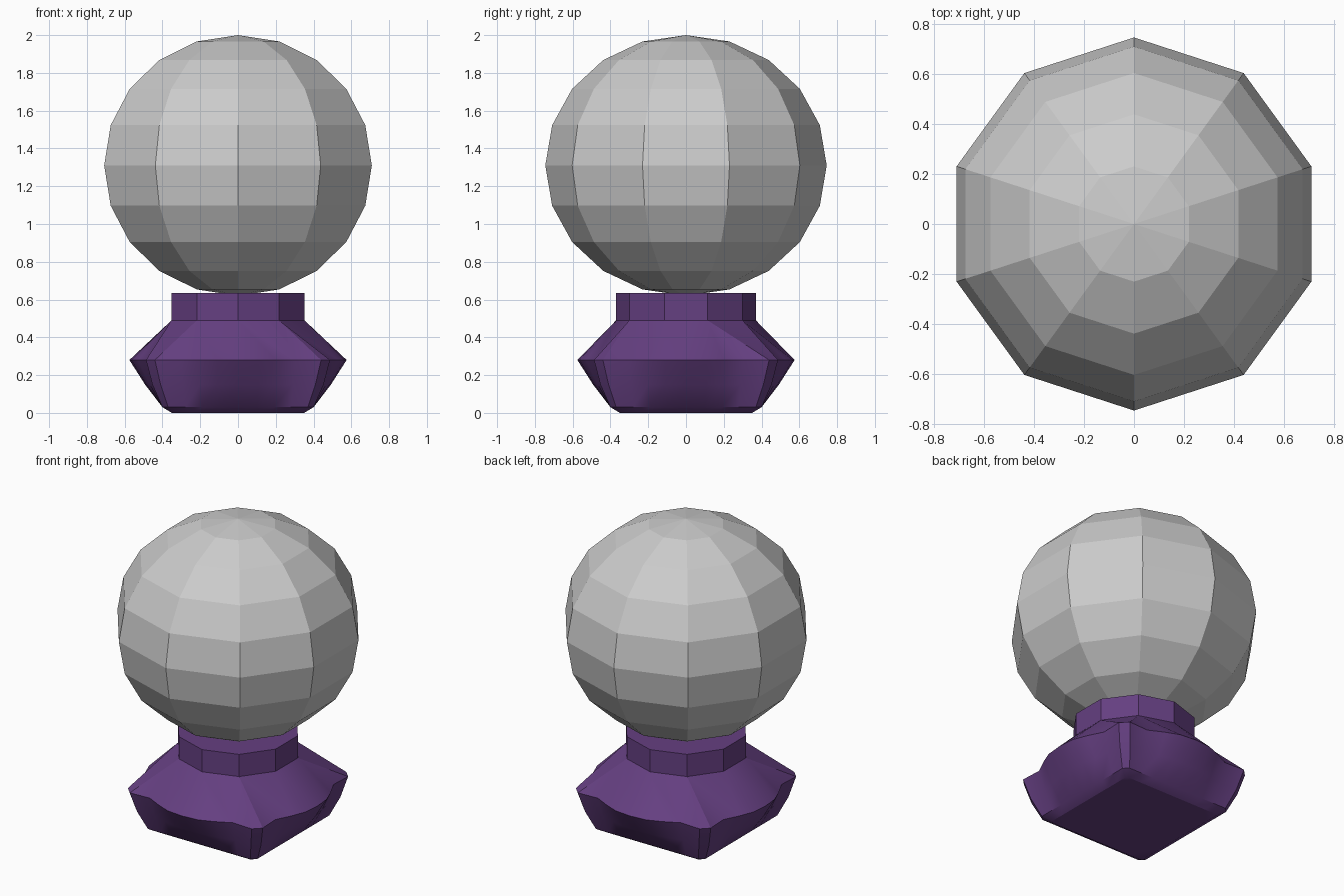
import bpy, bmesh, math
from mathutils import Vector

if "Cube" in bpy.data.objects:
    bpy.data.objects.remove(bpy.data.objects["Cube"])

purple = bpy.data.materials.new("purple")
purple.diffuse_color = (0.13, 0.05, 0.22, 1)
purple.use_nodes = True
purple.node_tree.nodes["Principled BSDF"].inputs["Base Color"].default_value = purple.diffuse_color

# faceted globe
bpy.ops.mesh.primitive_uv_sphere_add(segments=10, ring_count=10, radius=1, location=(0, 0, 1.31))
globe = bpy.context.object
globe.name = "globe"
globe.scale = (0.745, 0.745, 0.69)

bm = bmesh.new()


def square_ring(z, side):
    """Repeat one front-side outline four times around z; side holds (x, depth) for x >= 0."""
    pts = [(-x, -d) for x, d in reversed(side[1:])] + [(x, -d) for x, d in side]
    ring = []
    for q in range(4):
        c, s = [(1, 0), (0, 1), (-1, 0), (0, -1)][q]
        ring += [bm.verts.new((c * x - s * y, s * x + c * y, z)) for x, y in pts]
    return ring


def round_ring(z, r):
    return [bm.verts.new((r * math.cos(a), r * math.sin(a), z))
            for a in (-math.pi / 2 + math.tau * i / 10 for i in range(10))]


def loft(a, b):
    n = len(a)
    return [bm.faces.new((a[i], a[(i + 1) % n], b[(i + 1) % n], b[i])) for i in range(n)]


def zip_rings(a, b):
    """Triangulate between two rings with different counts, ordered by angle."""
    def ordered(ring):
        items = sorted(((math.atan2(v.co.y, v.co.x) % math.tau, v) for v in ring), key=lambda t: t[0])
        return items + [(items[0][0] + math.tau, items[0][1])]
    a, b = ordered(a), ordered(b)
    i = j = 0
    while i < len(a) - 1 or j < len(b) - 1:
        if j == len(b) - 1 or (i < len(a) - 1 and a[i + 1][0] <= b[j + 1][0]):
            bm.faces.new((a[i][1], a[i + 1][1], b[j][1]))
            i += 1
        else:
            bm.faces.new((a[i][1], b[j + 1][1], b[j][1]))
            j += 1


# pedestal: square foot flaring to a wavy shoulder
foot = square_ring(0.0, [(0, .35), (.09, .35), (.17, .35), (.25, .35), (.335, .35)])
foot_edge = square_ring(0.03, [(0, .40), (.10, .40), (.19, .40), (.28, .40), (.37, .40)])
belly = square_ring(0.15, [(0, .492), (.11, .485), (.20, .467), (.29, .445), (.41, .453)])
shoulder = square_ring(0.28, [(0, .575), (.11, .565), (.20, .53), (.30, .48), (.44, .487)])
bm.faces.new(list(reversed(foot)))
loft(foot, foot_edge)
loft(foot_edge, belly)
loft(belly, shoulder)

# sloping shoulder up to a ten-sided collar
collar_low = round_ring(0.49, 0.37)
collar_top = round_ring(0.635, 0.37)
zip_rings(shoulder, collar_low)
loft(collar_low, collar_top)
bm.faces.new(collar_top)

bmesh.ops.recalc_face_normals(bm, faces=bm.faces[:])
mesh = bpy.data.meshes.new("pedestal")
bm.to_mesh(mesh)
bm.free()
pedestal = bpy.data.objects.new("pedestal", mesh)
bpy.context.collection.objects.link(pedestal)
mesh.materials.append(purple)

bpy.ops.object.select_all(action='DESELECT')
pedestal.select_set(True)
bpy.context.view_layer.objects.active = pedestal
bpy.ops.object.shade_smooth_by_angle(angle=math.radians(28))
